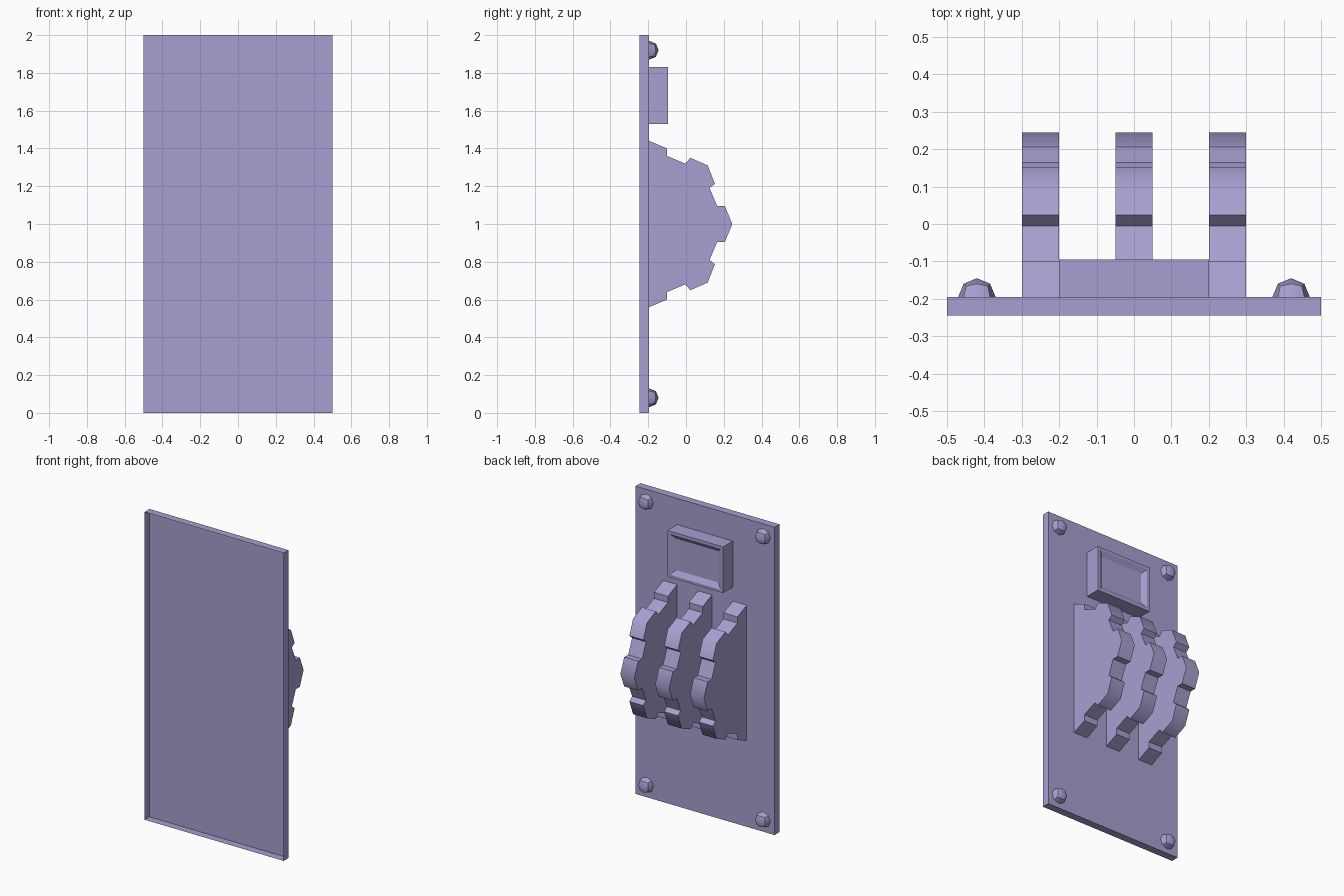
import bpy, bmesh
from math import radians
from mathutils import Vector, Matrix

if "Cube" in bpy.data.objects:
    bpy.data.objects.remove(bpy.data.objects["Cube"])

FACE_Y = -0.195  # mounting surface of the plate

# One muted violet paint for everything
paint = bpy.data.materials.new("violet_paint")
paint.diffuse_color = (0.376, 0.352, 0.63, 1)
paint.use_nodes = True
paint.node_tree.nodes["Principled BSDF"].inputs["Base Color"].default_value = paint.diffuse_color


def add_object(name, bm, smooth_angle=None):
    bmesh.ops.recalc_face_normals(bm, faces=bm.faces[:])
    mesh = bpy.data.meshes.new(name)
    bm.to_mesh(mesh)
    bm.free()
    mesh.materials.append(paint)
    obj = bpy.data.objects.new(name, mesh)
    bpy.context.collection.objects.link(obj)
    if smooth_angle:
        bpy.ops.object.select_all(action='DESELECT')
        obj.select_set(True)
        bpy.context.view_layer.objects.active = obj
        bpy.ops.object.shade_smooth_by_angle(angle=radians(smooth_angle))
    return obj


def box(lo, hi):
    lo, hi = Vector(lo), Vector(hi)
    bm = bmesh.new()
    bmesh.ops.create_cube(bm, size=1)
    bmesh.ops.scale(bm, vec=hi - lo, verts=bm.verts)
    bmesh.ops.translate(bm, vec=(lo + hi) / 2, verts=bm.verts)
    return bm


def face_towards(bm, direction):
    bm.normal_update()
    return max(bm.faces, key=lambda f: f.normal.dot(Vector(direction)))


# Wall plate: shallow tray, open on its hidden side
bm = box((-0.5, -0.245, 0), (0.5, FACE_Y, 2))
back = face_towards(bm, (0, -1, 0))
bmesh.ops.delete(bm, geom=[back], context='FACES_ONLY')
add_object("wall_plate", bm)

# Display housing: narrow rim and a sloping recess
bm = box((-0.2, FACE_Y, 1.53), (0.2, -0.095, 1.83))
screen = face_towards(bm, (0, 1, 0))
bmesh.ops.inset_region(bm, faces=[screen], thickness=0.025)
bmesh.ops.inset_region(bm, faces=[screen], thickness=0.03, use_even_offset=True)
bmesh.ops.translate(bm, vec=(0, -0.02, 0), verts=screen.verts)
add_object("display_housing", bm)

# Stepped fins: half profile (y, z above centre), mirrored about z = 1
half = [(FACE_Y, 0.44), (-0.1, 0.40), (-0.1, 0.36), (-0.005, 0.32),
        (0.024, 0.35), (0.115, 0.31), (0.153, 0.213), (0.125, 0.19),
        (0.165, 0.095), (0.206, 0.095)]
profile = half + [(0.245, 0)] + [(y, -z) for y, z in reversed(half)]
for i, x in enumerate((-0.3, -0.05, 0.2)):
    bm = bmesh.new()
    side = bm.faces.new([bm.verts.new((x, y, 1 + z)) for y, z in profile])
    ext = bmesh.ops.extrude_face_region(bm, geom=[side], use_keep_orig=True)
    new = [g for g in ext["geom"] if isinstance(g, bmesh.types.BMVert)]
    bmesh.ops.translate(bm, vec=(0.1, 0, 0), verts=new)
    add_object(f"fin_{i + 1}", bm, 55)

# Corner bolts: rounded cube domes
for x in (-0.42, 0.42):
    for z in (0.08, 1.92):
        bm = bmesh.new()
        bmesh.ops.create_cube(bm, size=2)
        bmesh.ops.subdivide_edges(bm, edges=bm.edges[:], cuts=1, use_grid_fill=True)
        for v in bm.verts:
            v.co = v.co.normalized() * 0.05
        hidden = [v for v in bm.verts if v.co.y < -0.001]
        bmesh.ops.delete(bm, geom=hidden, context='VERTS')
        bmesh.ops.transform(bm, matrix=Matrix.Translation((x, FACE_Y, z)), verts=bm.verts)
        add_object("corner_bolt", bm, 42)
